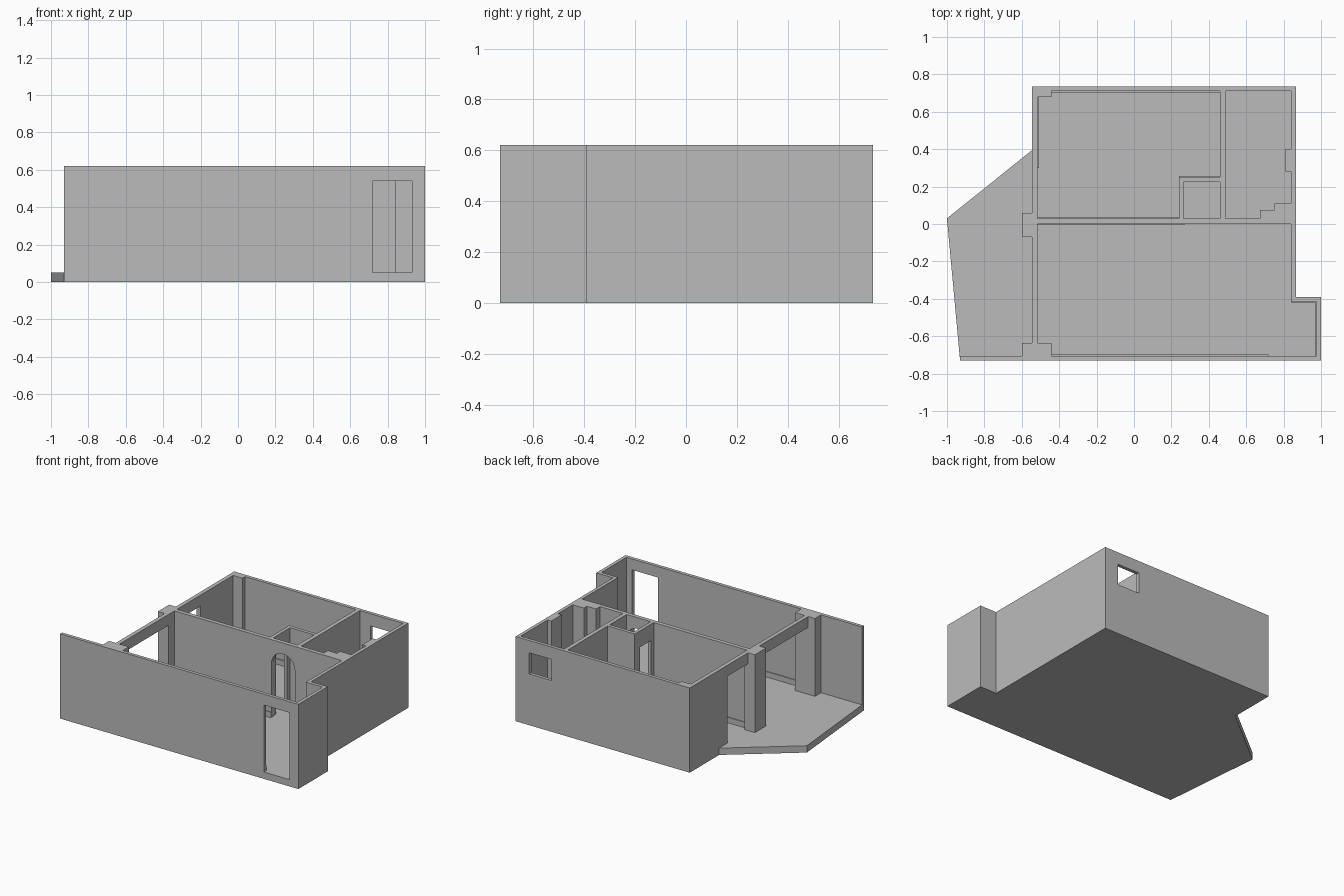
import bpy
import bmesh
import math

cube = bpy.data.objects.get("Cube")
if cube:
    bpy.data.objects.remove(cube, do_unlink=True)

FLOOR, TOP, HEAD = 0.05, 0.62, 0.54

plaster = bpy.data.materials.new("grey plaster")
plaster.use_nodes = True
plaster.diffuse_color = (0.5, 0.5, 0.5, 1)
plaster.node_tree.nodes["Principled BSDF"].inputs["Base Color"].default_value = (0.5, 0.5, 0.5, 1)


def finish(name, bm):
    bmesh.ops.recalc_face_normals(bm, faces=bm.faces)
    mesh = bpy.data.meshes.new(name)
    bm.to_mesh(mesh)
    bm.free()
    mesh.materials.append(plaster)
    obj = bpy.data.objects.new(name, mesh)
    bpy.context.collection.objects.link(obj)
    return obj


def prism(name, outline, direction):
    """Extrude a closed 3D outline along a direction."""
    bm = bmesh.new()
    face = bm.faces.new([bm.verts.new(p) for p in outline])
    new = bmesh.ops.extrude_face_region(bm, geom=[face])["geom"]
    verts = [v for v in new if isinstance(v, bmesh.types.BMVert)]
    bmesh.ops.translate(bm, verts=verts, vec=direction)
    return finish(name, bm)


def plan(name, points, low=FLOOR, high=TOP):
    return prism(name, [(x, y, low) for x, y in points], (0, 0, high - low))


def block(name, x0, x1, y0, y1, low=FLOOR, high=TOP):
    return plan(name, [(x0, y0), (x1, y0), (x1, y1), (x0, y1)], low, high)


def wall(name, axis, start, end, near, far, doors=()):
    """Straight wall with floor-level openings, each given as a list of (along, height)."""
    profile = [(start, FLOOR)]
    for door in doors:
        profile += door
    profile += [(end, FLOOR), (end, TOP), (start, TOP)]
    if axis == "x":
        return prism(name, [(a, near, z) for a, z in profile], (0, far - near, 0))
    return prism(name, [(near, a, z) for a, z in profile], (far - near, 0, 0))


def door(a, b, head=HEAD):
    return [(a, FLOOR), (a, head), (b, head), (b, FLOOR)]


def arch(a, b, head=HEAD, steps=16):
    r, mid = (b - a) / 2, (a + b) / 2
    curve = [(mid - r * math.cos(math.pi * i / steps),
              head - r + r * math.sin(math.pi * i / steps)) for i in range(steps + 1)]
    return [(a, FLOOR)] + curve + [(b, FLOOR)]


# Floor slab with the angled terrace
plan("floor_slab", [(-0.93, -0.73), (1, -0.73), (1, -0.39), (0.865, -0.39),
                    (0.865, 0.735), (-0.545, 0.735), (-0.545, 0.395), (-1, 0.03)], 0, FLOOR)

# Outer walls
wall("front_wall", "x", -0.93, 1, -0.73, -0.705, [door(0.72, 0.93)])
wall("terrace_wall", "y", -0.705, 0.71, -0.545, -0.515, [door(-0.635, -0.07), door(0.06, 0.3)])
plan("entry_and_side_wall", [(1, -0.705), (1, -0.39), (0.865, -0.39), (0.865, 0.71),
                             (0.84, 0.71), (0.84, -0.415), (0.975, -0.415), (0.975, -0.705)])

# Back wall built around its window
W0, W1, SILL, LINTEL = 0.575, 0.755, 0.375, 0.53
block("back_wall_left", W1, 0.865, 0.71, 0.735)
block("back_wall_right", -0.545, W0, 0.71, 0.735)
block("back_wall_below_window", W0, W1, 0.71, 0.735, FLOOR, SILL)
block("back_wall_above_window", W0, W1, 0.71, 0.735, LINTEL, TOP)

# Inner walls
wall("middle_wall", "x", -0.515, 0.84, 0, 0.03, [arch(0.27, 0.46)])
wall("partition_wall", "y", 0.03, 0.71, 0.46, 0.49, [door(0.06, 0.19, 0.5)])
wall("hall_side_wall", "y", 0.03, 0.25, 0.24, 0.265, [door(0.06, 0.19, 0.5)])
block("hall_back_wall", 0.265, 0.46, 0.225, 0.25)

# Columns and boxed-in corners
block("terrace_column", -0.6, -0.515, -0.07, 0.06)
block("terrace_front_column", -0.6, -0.545, -0.705, -0.635)
block("front_corner_column", -0.515, -0.44, -0.705, -0.635)
block("back_corner_column", -0.515, -0.44, 0.68, 0.71)
block("side_pilaster", 0.81, 0.84, 0.28, 0.4)
plan("stepped_shaft", [(0.675, 0.03), (0.84, 0.03), (0.84, 0.11), (0.75, 0.11),
                       (0.75, 0.075), (0.675, 0.075)])

# Baseboards
T = 0.006
boards = [
    ("front_room_front", -0.44, 0.72, -0.705, -0.705 + T),
    ("front_room_back", -0.515, 0.27, -T, 0),
    ("entry_side", 0.975 - T, 0.975, -0.705, -0.415),
    ("entry_back", 0.84, 0.975, -0.415 - T, -0.415),
    ("back_room_back", -0.44, 0.46, 0.71 - T, 0.71),
    ("back_room_front", -0.515, 0.24, 0.03, 0.03 + T),
    ("back_room_side", -0.515, -0.515 + T, 0.3, 0.68),
    ("hall_back", 0.24, 0.46, 0.25, 0.25 + T),
]
for label, x0, x1, y0, y1 in boards:
    block(label + "_baseboard", x0, x1, y0, y1, FLOOR, FLOOR + 0.04)
